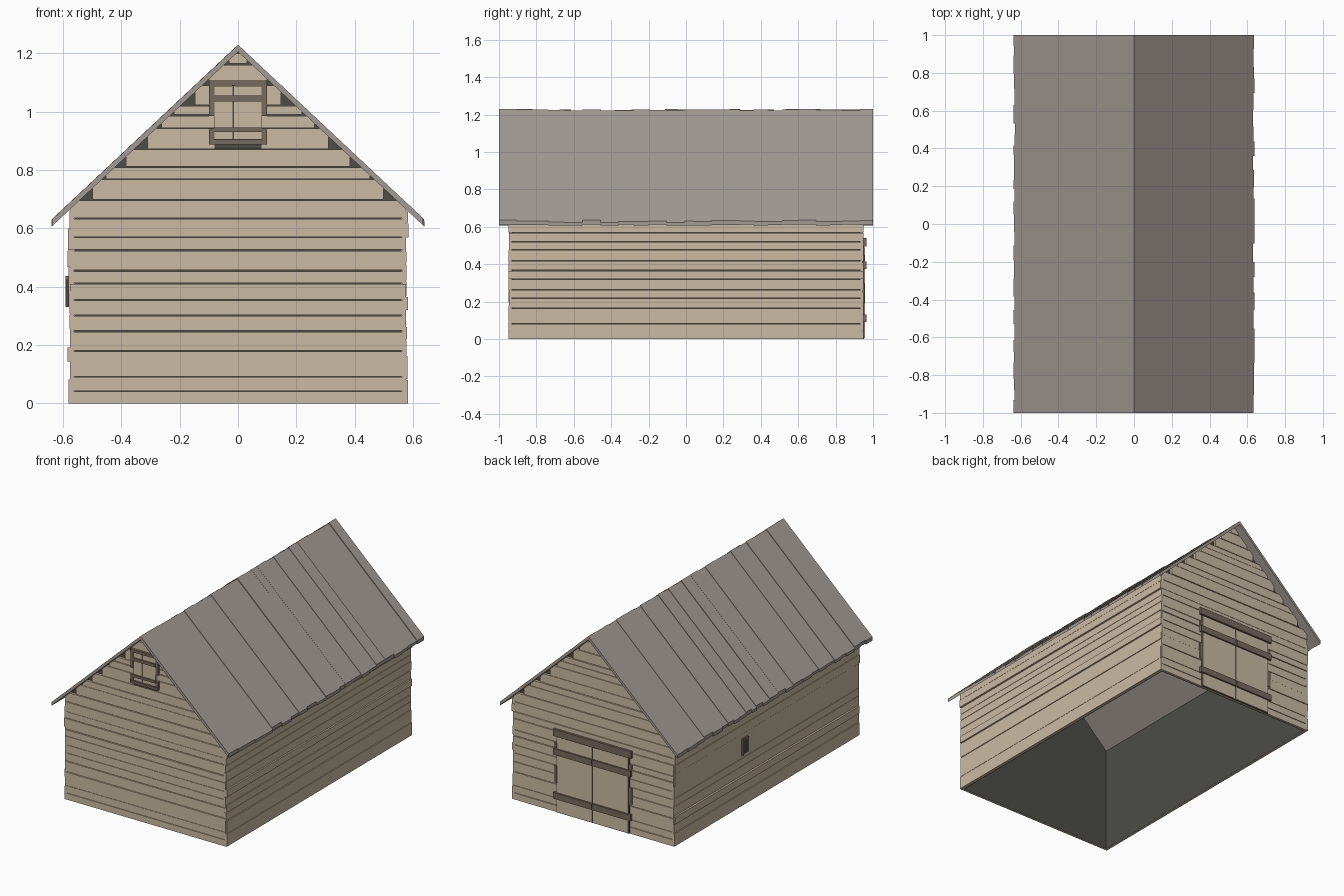
import bpy, bmesh, random

random.seed(4)
cube = bpy.data.objects.get("Cube")
if cube:
    bpy.data.objects.remove(cube, do_unlink=True)

RIDGE, SLOPE = 1.205, 0.9375          # underside of the roof
HALF_X, HALF_Y = 0.575, 0.95          # outer faces of the walls


def material(name, hex_code):
    def linear(c):
        return c / 12.92 if c <= 0.04045 else ((c + 0.055) / 1.055) ** 2.4
    rgb = [linear(int(hex_code[i:i + 2], 16) / 255) for i in (0, 2, 4)]
    mat = bpy.data.materials.new(name)
    mat.diffuse_color = (*rgb, 1)
    mat.use_nodes = True
    bsdf = mat.node_tree.nodes["Principled BSDF"]
    bsdf.inputs["Base Color"].default_value = (*rgb, 1)
    bsdf.inputs["Roughness"].default_value = 0.9
    return mat


plank_mat = material("pale plank wood", "CABBA2")
frame_mat = material("brown frame wood", "776B5D")
roof_mat = material("grey roof boards", "A29B94")
dark_mat = material("dark inner wall", "4C4C47")


def finish(name, bm, mat):
    bmesh.ops.recalc_face_normals(bm, faces=bm.faces)
    mesh = bpy.data.meshes.new(name)
    bm.to_mesh(mesh)
    bm.free()
    mesh.materials.append(mat)
    obj = bpy.data.objects.new(name, mesh)
    bpy.context.collection.objects.link(obj)
    return obj


def prism(bm, points, y0, y1):
    """Extrude an outline in x and z from y0 to y1."""
    ends = [[bm.verts.new((x, y, z)) for x, z in points] for y in (y0, y1)]
    bm.faces.new(ends[0])
    bm.faces.new(ends[1])
    n = len(points)
    for i in range(n):
        j = (i + 1) % n
        bm.faces.new((ends[0][i], ends[0][j], ends[1][j], ends[1][i]))


def block(bm, x0, x1, y0, y1, z0, z1):
    prism(bm, [(x0, z0), (x1, z0), (x1, z1), (x0, z1)], y0, y1)


def roof_z(x):
    return RIDGE - SLOPE * abs(x)


def roof_x(z):
    return (RIDGE - z) / SLOPE


# Dark lining, open below
lining = bmesh.new()
for y in (-0.93, 0.93):
    w = 0.56
    outline = [(-w, 0), (w, 0), (w, roof_z(w)), (0, RIDGE), (-w, roof_z(w))]
    lining.faces.new([lining.verts.new((x, y, z)) for x, z in outline])
for x in (-0.56, 0.56):
    corners = [(-0.93, 0), (0.93, 0), (0.93, roof_z(x)), (-0.93, roof_z(x))]
    lining.faces.new([lining.verts.new((x, y, z)) for y, z in corners])
finish("inner_lining", lining, dark_mat)

# Gable planks: seam heights, and half widths of the stepped upper planks
seams = [0, 0.041, 0.09, 0.178, 0.245, 0.3, 0.353, 0.41, 0.452, 0.523, 0.568,
         0.632, 0.695, 0.767, 0.808, 0.87, 0.942, 0.985, 1.02, 1.09, 1.16, 1.2]
steps = [0.498, 0.452, 0.383, 0.31, 0.262, 0.22, 0.148, 0.1, 0.03]
first_step = len(seams) - 1 - len(steps)


def gable(name, side):
    bm = bmesh.new()
    for i, (z0, z1) in enumerate(zip(seams, seams[1:])):
        w = HALF_X if i < first_step else steps[i - first_step]
        z0 += random.uniform(0.002, 0.005) if i else 0
        if roof_z(w) < z1:
            xr = roof_x(z1)
            pts = [(-w, z0), (w, z0), (w, roof_z(w)), (xr, z1), (-xr, z1), (-w, roof_z(w))]
        else:
            pts = [(-w, z0), (w, z0), (w, z1), (-w, z1)]
        prism(bm, pts, side * 0.932, side * (HALF_Y - random.uniform(0, 0.004)))
    finish(name, bm, plank_mat)


gable("front_planks", -1)
gable("back_planks", 1)


# Side wall planks with uneven ends and thickness
def side_wall(name, side):
    bm = bmesh.new()
    z = 0
    while z < 0.655:
        top = min(z + random.uniform(0.04, 0.085), 0.665)
        if top > 0.64:
            top = 0.665
        outer = HALF_X + random.uniform(0.001, 0.01)
        end = HALF_Y - random.uniform(0, 0.006)
        block(bm, side * 0.562, side * outer, -end, end, z, min(top - 0.003, roof_z(outer)))
        z = top
    finish(name, bm, plank_mat)


side_wall("left_planks", 1)
side_wall("right_planks", -1)


# Roof boards running down each slope
def roof_slope(name, side):
    bm = bmesh.new()
    y = -1
    while y < 1:
        end = y + random.uniform(0.045, 0.1)
        if end > 0.96:
            end = 1
        lift = random.uniform(0.017, 0.025)
        eave = 0.635 + random.uniform(-0.004, 0.004)
        low = roof_z(eave)
        prism(bm, [(0, RIDGE), (side * eave, low),
                   (side * eave, low + lift), (0, RIDGE + lift)], y, end)
        y = end
    finish(name, bm, roof_mat)


roof_slope("left_roof_boards", 1)
roof_slope("right_roof_boards", -1)

# Back double door with frame and braces
door = bmesh.new()
for x0, x1 in ((-0.255, -0.004), (0.004, 0.255)):
    block(door, x0, x1, 0.94, 0.956, 0.005, 0.49)
finish("back_doors", door, plank_mat)
frame = bmesh.new()
block(frame, -0.28, 0.28, 0.94, 0.964, 0.495, 0.54)
for s in (-1, 1):
    for z0, z1 in ((0.19, 0.3), (0.42, 0.45)):
        block(frame, s * 0.26, s * 0.28, 0.94, 0.954, z0, z1)
    for z in (0.09, 0.375):
        block(frame, s * 0.003, s * 0.278, 0.95, 0.966, z, z + 0.04)
finish("back_door_frame", frame, frame_mat)
gap = bmesh.new()
block(gap, -0.262, 0.262, 0.94, 0.952, 0, 0.495)
finish("back_door_gap", gap, dark_mat)

# Front loft hatch
hatch = bmesh.new()
for x0, x1 in ((-0.08, -0.018), (-0.014, 0.08)):
    block(hatch, x0, x1, -0.957, -0.94, 0.907, 1.088)
finish("loft_hatch", hatch, plank_mat)
trim = bmesh.new()
block(trim, -0.1, 0.1, -0.964, -0.94, 1.09, 1.107)
block(trim, -0.1, 0.1, -0.964, -0.94, 0.888, 0.905)
for z, h in ((1.035, 0.02), (0.93, 0.016)):
    block(trim, -0.082, 0.082, -0.965, -0.95, z, z + h)
for s in (-1, 1):
    for z0, z1 in ((0.985, 1.09), (0.905, 0.942)):
        block(trim, s * 0.08, s * 0.1, -0.96, -0.94, z0, z1)
finish("loft_hatch_frame", trim, frame_mat)
shadow = bmesh.new()
block(shadow, -0.08, 0.08, -0.953, -0.945, 0.872, 0.91)
block(shadow, -0.02, -0.012, -0.953, -0.945, 0.905, 1.09)
finish("loft_hatch_gap", shadow, dark_mat)

# Small opening in the right wall
opening = bmesh.new()
block(opening, -0.588, -0.58, 0.2, 0.26, 0.335, 0.43)
finish("side_opening", opening, dark_mat)
edge = bmesh.new()
block(edge, -0.591, -0.58, 0.25, 0.262, 0.33, 0.435)
block(edge, -0.591, -0.58, 0.198, 0.262, 0.425, 0.437)
finish("side_opening_frame", edge, frame_mat)
